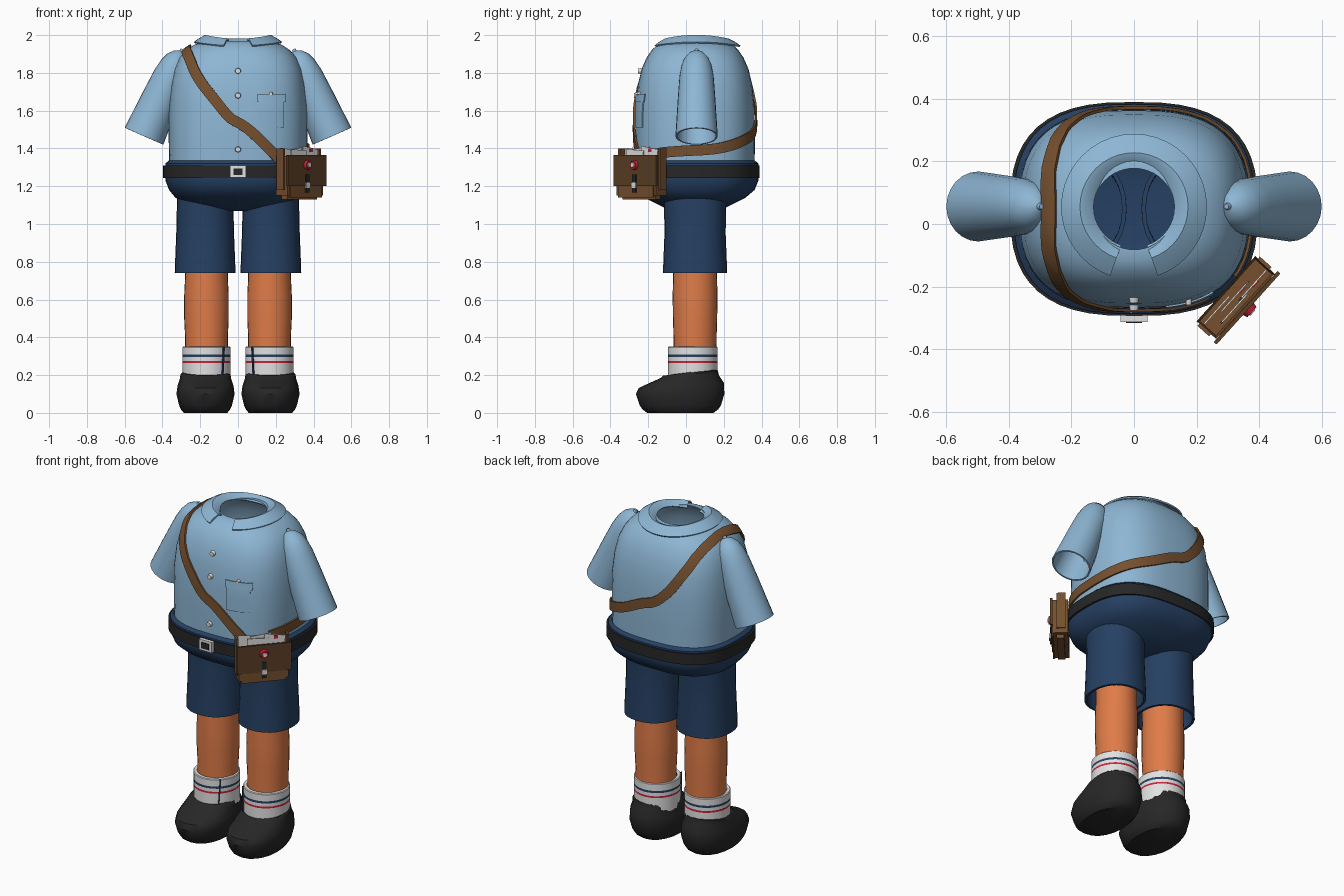
import bpy, bmesh, math
from mathutils import Matrix, Vector

if "Cube" in bpy.data.objects:
    bpy.data.objects.remove(bpy.data.objects["Cube"])


def material(name, r, g, b):
    m = bpy.data.materials.new(name)
    m.use_nodes = True
    m.diffuse_color = (r, g, b, 1)
    m.node_tree.nodes["Principled BSDF"].inputs["Base Color"].default_value = (r, g, b, 1)
    return m


SHIRT = material("light blue cloth", .27, .47, .66)
NAVY = material("navy cloth", .019, .052, .125)
SKIN = material("orange skin", .74, .2, .065)
WHITE = material("white", .76, .76, .76)
BLACK = material("black leather", .02, .02, .02)
STRAP = material("brown leather", .18, .08, .028)
BAG = material("dark brown leather", .105, .05, .019)
RED = material("red", .6, .015, .04)


def finish(name, bm, mats, matrix=Matrix(), thick=0, offset=1, wrap=None, angle=40):
    """Turn a bmesh into an object with its modifiers applied and smooth shading."""
    me = bpy.data.meshes.new(name)
    bm.to_mesh(me)
    bm.free()
    ob = bpy.data.objects.new(name, me)
    bpy.context.collection.objects.link(ob)
    ob.matrix_world = matrix
    for m in mats if isinstance(mats, tuple) else (mats,):
        me.materials.append(m)
    bpy.ops.object.select_all(action='DESELECT')
    ob.select_set(True)
    bpy.context.view_layer.objects.active = ob
    if wrap:
        mod = ob.modifiers.new("wrap", 'SHRINKWRAP')
        mod.target, mod.wrap_mode, mod.offset = wrap, 'ABOVE_SURFACE', .004
        bpy.ops.object.modifier_apply(modifier=mod.name)
    if thick:
        mod = ob.modifiers.new("thickness", 'SOLIDIFY')
        mod.thickness, mod.offset = thick, offset
        bpy.ops.object.modifier_apply(modifier=mod.name)
    bpy.ops.object.shade_smooth_by_angle(angle=math.radians(angle))
    return ob


def sheet(name, f, nu, nv, mat, closed=False, caps="", **kw):
    """Grid of quads through f(a, b), with a and b running from 0 to 1."""
    bm = bmesh.new()
    cols = nu if closed else nu + 1
    rows = [[bm.verts.new(f(i / nu, j / nv)) for i in range(cols)] for j in range(nv + 1)]
    for low, high in zip(rows, rows[1:]):
        for i in range(nu):
            k = (i + 1) % cols
            bm.faces.new((low[i], low[k], high[k], high[i]))
    if "b" in caps:
        bm.faces.new(rows[0][::-1])
    if "t" in caps:
        bm.faces.new(rows[-1])
    return finish(name, bm, mat, **kw)


def oval(t, rx, ry, e):
    c, s = math.cos(t), math.sin(t)
    return (rx * math.copysign(abs(c) ** (2 / e), c), ry * math.copysign(abs(s) ** (2 / e), s))


def loft(name, rings, mat, n=28, cx=0, cy=.048, e=2, caps="", **kw):
    """Rings are (z, rx, ry, y shift, tilt); the last two may be left out."""
    def f(a, b):
        z, rx, ry, dy, tilt = (tuple(rings[round(b * (len(rings) - 1))]) + (0, 0))[:5]
        x, y = oval(a * math.tau, rx, ry, e)
        return (cx + x, cy + dy + y, z + tilt * y)
    return sheet(name, f, n, len(rings) - 1, mat, closed=True, caps=caps, **kw)


def box(name, loc, size, mat, matrix=Matrix(), tilt=0):
    bm = bmesh.new()
    bmesh.ops.create_cube(bm, size=1, matrix=Matrix.Diagonal((*size, 1)))
    return finish(name, bm, mat, matrix @ Matrix.Translation(loc) @ Matrix.Rotation(tilt, 4, 'Y'))


def disc(name, loc, r, depth, mat, matrix=Matrix()):
    bm = bmesh.new()
    bmesh.ops.create_cone(bm, cap_ends=True, segments=16, radius1=r, radius2=r * .8, depth=depth)
    return finish(name, bm, mat, matrix @ Matrix.Translation(loc) @ Matrix.Rotation(math.pi / 2, 4, 'X'))


# Shirt body: profile of z, half width, half depth, squareness
CY = .048
PROFILE = [(1.29, .364, .315, 2.7), (1.45, .367, .317, 2.7), (1.62, .366, .315, 2.7),
           (1.74, .354, .302, 2.7), (1.82, .337, .283, 2.65), (1.88, .31, .257, 2.6),
           (1.92, .276, .23, 2.5), (1.95, .23, .198, 2.3), (1.968, .18, .165, 2.1), (1.97, .13, .13, 2)]


def girth(z):
    for p, q in zip(PROFILE, PROFILE[1:]):
        if z <= q[0]:
            k = (z - p[0]) / (q[0] - p[0])
            return [u + (v - u) * k for u, v in zip(p[1:], q[1:])]
    return PROFILE[-1][1:]


def body(t, z):
    x, y = oval(t, *girth(z))
    return Vector((x, CY + y, z))


def front(x, z, out=0):
    rx, ry, e = girth(z)
    return Vector((x, CY - ry * (1 - abs(x / rx) ** e) ** (1 / e) - out, z))


shirt = sheet("shirt_body", lambda a, b: body(a * math.tau, PROFILE[round(b * 9)][0]), 48, 9, SHIRT, closed=True)

# Folded collar, open at the front
FOLD = [(.228, 1.957), (.2, 1.977), (.172, 1.992), (.16, 1.988), (.135, 1.968)]


def collar(a, b):
    t = math.radians(-71 + 322 * a)
    r, z = FOLD[round(b * 4)]
    return (r * math.cos(t), .055 + r * math.sin(t), z - .02 * math.sin(t) ** 2)


sheet("collar", collar, 36, 4, SHIRT, thick=.009)

# Breast pocket and shirt buttons
for name, x, z, w, h, out in (("pocket", .11, 1.51, .13, .15, .001), ("pocket_flap", .102, 1.645, .15, .042, .005)):
    sheet(name, lambda a, b: front(x + w * a, z + h * b, out), 8, 4, SHIRT, thick=.006)
for x, z, r in ((0, 1.81, .016), (0, 1.68, .016), (0, 1.395, .016), (.175, 1.69, .01)):
    disc("shirt_button", front(x, z, .007), r, .018, WHITE)

# Sleeves with shoulder patches
SLEEVE = [(0, .112), (.12, .105), (.24, .098), (.35, .09), (.41, .079), (.45, .063), (.48, .036), (.491, .012), (.503, .008)]
for s, side in ((1, "left"), (-1, "right")):
    arm = Matrix.Translation((s * .4975, .056, 1.465)) @ Matrix.Rotation(-s * math.radians(23.7), 4, 'Y')
    loft(side + "_sleeve", [(z, r, r) for z, r in SLEEVE], SHIRT, n=24, cy=0, caps="t", matrix=arm, thick=.009, offset=-1)
    for name, z0, z1, spread, out, mat in (("patch", .145, .35, 42, .003, NAVY), ("emblem", .225, .268, 19, .012, WHITE)):
        def badge(a, b):
            z = z0 + (z1 - z0) * b
            t = math.radians(spread * (2 * a - 1)) + (0 if s > 0 else math.pi)
            r = .112 - .063 * z + out
            return (r * math.cos(t), r * math.sin(t), z)
        sheet(side + "_sleeve_" + name, badge, 10, 4, mat, thick=.008)

# Trousers seat, belt and buckle
loft("trousers_seat", [(1.07, .1, .1), (1.085, .2, .16), (1.105, .26, .2), (1.14, .332, .268), (1.18, .365, .315),
                       (1.23, .384, .335), (1.32, .385, .335), (1.335, .367, .318)], NAVY, n=48, e=2.7, caps="b")
loft("belt", [(1.243, .384, .334), (1.243, .396, .342), (1.31, .396, .342), (1.31, .384, .334)], BLACK, n=48, e=2.7)
box("buckle", (0, -.302, 1.277), (.086, .022, .064), WHITE)
box("buckle_centre", (0, -.314, 1.277), (.05, .006, .036), BLACK)

# Legs, shorts, socks and shoes
for s, side in ((1, "left"), (-1, "right")):
    loft(side + "_shorts_leg", [(.74, .161, .17), (.8, .159, .168), (.95, .153, .162), (1.08, .15, .164), (1.18, .15, .17)],
         NAVY, cx=s * .174, e=2.2, thick=.014, offset=-1)
    loft(side + "_leg", [(.3, .113, .113), (.4, .113, .114), (.5, .118, .117), (.62, .118, .119), (.72, .113, .116), (.86, .113, .116)],
         SKIN, cx=s * .167, caps="bt")
    sock = loft(side + "_sock", [(z, .128, .131) for z in (.12, .265, .276, .295, .308, .347)] + [(.351, .124, .127), (.351, .108, .108)],
                (WHITE, RED, NAVY), cx=s * .167, cy=.035)
    for face in sock.data.polygons:
        z = face.center.z
        face.material_index = 1 if .265 < z < .276 else 2 if .295 < z < .308 else 0
    loft(side + "_shoe", [(0, .115, .175, -.03), (.018, .13, .2, -.03), (.04, .14, .215, -.03), (.1, .154, .234, -.031),
                          (.145, .148, .226, -.025, .06), (.18, .136, .18, -.005, .1), (.205, .132, .15, .018, .13),
                          (.215, .122, .138, .018, .13)], BLACK, n=20, cx=s * .172, cy=0, e=2.15, caps="bt")

# Shoulder strap: angle and height around the body, from the bag over the shoulder and back
PATH = [(300, 1.33), (296, 1.36), (286, 1.42), (270, 1.535), (257, 1.655), (241, 1.765), (223, 1.865), (202, 1.91),
        (180, 1.925), (158, 1.91), (137, 1.865), (119, 1.765), (104, 1.65), (90, 1.56), (70, 1.485), (45, 1.44),
        (20, 1.405), (0, 1.39), (-22, 1.38), (-34, 1.37)]


def path(a):
    k = min(max(a, 0), 1) * (len(PATH) - 1)
    i = min(int(k), len(PATH) - 2)
    p = [Vector(PATH[min(max(i + d, 0), len(PATH) - 1)]) for d in (-1, 0, 1, 2)]
    u = k - i
    q = p[1] + (p[2] - p[0]) * u / 2 + (p[0] - 2.5 * p[1] + 2 * p[2] - p[3] / 2) * u * u \
        + (p[1] * 1.5 - p[0] / 2 - p[2] * 1.5 + p[3] / 2) * u ** 3
    return math.radians(q.x), q.y


def strap(a, b):
    t, z = path(a)
    along = body(*path(a + .01)) - body(*path(a - .01))
    normal = (body(t + .05, z) - body(t - .05, z)).cross(body(t, z + .01) - body(t, z - .01))
    across = normal.cross(along).normalized()
    return body(t, z) + normal.normalized() * .005 + across * .056 * (b - .5)


sheet("shoulder_strap", strap, 90, 4, STRAP, wrap=shirt, thick=.01)

# Satchel: tapered open box, turned to sit on the hip
hip = Matrix.Translation((.325, -.235, 0)) @ Matrix.Rotation(math.radians(48), 4, 'Z')
bm = bmesh.new()
bmesh.ops.create_cube(bm, size=1, matrix=Matrix.Translation((0, 0, 1.245)) @ Matrix.Diagonal((.28, .084, .23, 1)))
bmesh.ops.bevel(bm, geom=[e for e in bm.edges if all(v.co.z < 1.2 for v in e.verts)], offset=.022, segments=2, affect='EDGES')
top = max(bm.faces, key=lambda f: f.calc_center_median().z)
bmesh.ops.inset_region(bm, faces=[top], thickness=.01)
bmesh.ops.translate(bm, verts=top.verts, vec=(0, 0, -.05))
finish("satchel_body", bm, STRAP, hip)
box("satchel_flap", (0, -.049, 1.283), (.305, .012, .165), BAG, hip)
box("satchel_pocket", (0, -.044, 1.175), (.25, .008, .07), STRAP, hip)
for s in (1, -1):
    box("satchel_strap_end", (s * .143, .005, 1.29), (.012, .05, .22), STRAP, hip)
box("clasp_strap", (0, -.057, 1.215), (.026, .008, .095), BLACK, hip)
box("clasp_buckle", (0, -.062, 1.205), (.032, .008, .028), WHITE, hip)
disc("badge", (0, -.061, 1.312), .027, .018, RED, hip)
disc("badge_centre", (0, -.071, 1.312), .014, .006, WHITE, hip)

# Letters in the satchel
for x, y, z, tilt in ((-.075, .018, 1.355, .1), (.0, .004, 1.36, -.12), (.065, -.014, 1.362, .16), (-.03, -.02, 1.35, .06)):
    box("letter", (x, y, z), (.12, .005, .085), WHITE, hip, tilt)
for x, y, z in ((.03, .0, 1.388), (.075, -.018, 1.39)):
    box("stamp", (x, y, z), (.024, .004, .02), RED, hip)
